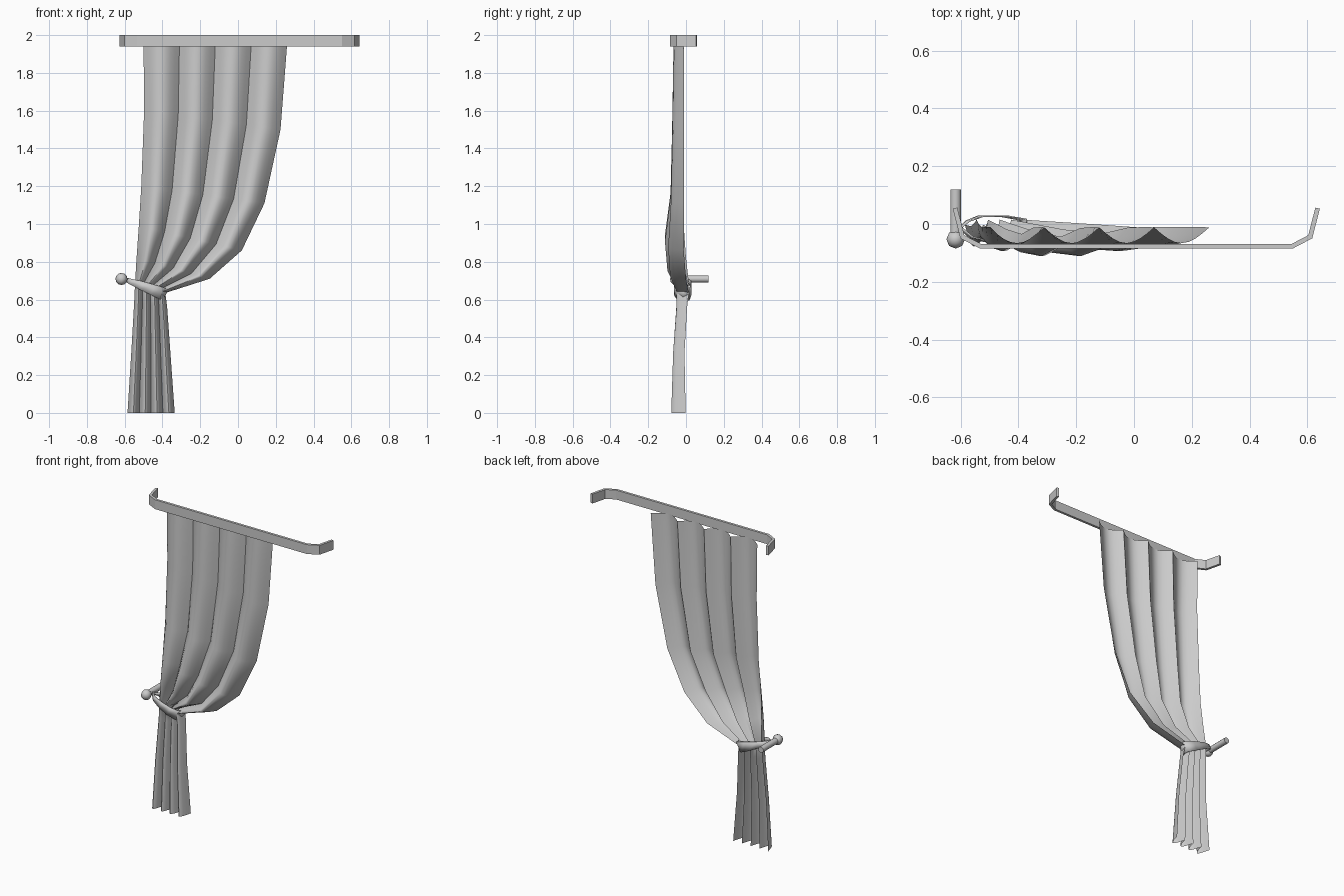
import bpy, bmesh, math
from mathutils import Vector

if "Cube" in bpy.data.objects:
    bpy.data.objects.remove(bpy.data.objects["Cube"])


def make(name, verts, faces, smooth=None):
    me = bpy.data.meshes.new(name)
    me.from_pydata(verts, [], faces)
    bm = bmesh.new()
    bm.from_mesh(me)
    bmesh.ops.recalc_face_normals(bm, faces=bm.faces)
    bm.to_mesh(me)
    bm.free()
    ob = bpy.data.objects.new(name, me)
    bpy.context.collection.objects.link(ob)
    if smooth:
        shade(ob, smooth)
    return ob


def shade(ob, angle):
    bpy.ops.object.select_all(action='DESELECT')
    ob.select_set(True)
    bpy.context.view_layer.objects.active = ob
    bpy.ops.object.shade_smooth_by_angle(angle=math.radians(angle))


def strip(name, bottoms, tops, thickness, offset, smooth=None, closed=False):
    """Upright band between two edge paths, given thickness."""
    n = len(bottoms)
    faces = [(i, (i + 1) % n, n + (i + 1) % n, n + i)
             for i in range(n if closed else n - 1)]
    ob = make(name, bottoms + tops, faces, smooth)
    mod = ob.modifiers.new("thickness", 'SOLIDIFY')
    mod.thickness = thickness
    mod.offset = offset
    mod.use_even_offset = True
    return ob


# curtain cloth: left x, left z, right x, right z, front y, back y, forward bow
ROWS = [
    (-0.50, 1.95, 0.26, 1.95, -0.066, -0.012, 0),
    (-0.497, 1.60, 0.225, 1.50, -0.072, -0.010, 0),
    (-0.512, 1.20, 0.14, 1.11, -0.078, -0.010, 0.004),
    (-0.525, 0.99, 0.02, 0.86, -0.082, -0.012, 0.032),
    (-0.537, 0.82, -0.15, 0.71, -0.074, 0.000, 0.026),
    (-0.545, 0.69, -0.385, 0.635, -0.050, 0.015, 0),
    (-0.550, 0.58, -0.375, 0.56, -0.050, 0.006, 0),
    (-0.565, 0.32, -0.358, 0.32, -0.068, -0.008, 0),
    (-0.585, 0.00, -0.335, 0.00, -0.078, -0.002, 0),
]
PLEATS, STEPS = 4, 8
COLS = PLEATS * STEPS + 1
verts, faces = [], []
for lx, lz, rx, rz, front, back, bow in ROWS:
    for i in range(COLS):
        u = i / (COLS - 1)
        fold = abs(math.sin(math.pi * PLEATS * u))
        verts.append((lx + (rx - lx) * u, back + (front - back) * fold
                      - bow * math.sin(math.pi * u), lz + (rz - lz) * u))
for r in range(len(ROWS) - 1):
    for i in range(COLS - 1):
        a = r * COLS + i
        faces.append((a, a + 1, a + COLS + 1, a + COLS))
make("curtain", verts, faces, 50)

# curtain rail cover with angled returns at both ends
half = [(0.540, -0.0765), (0.602, -0.044), (0.627, 0.055)]
path = [(-x + 0.008, y) for x, y in reversed(half)] + [(x + 0.008, y) for x, y in half]
strip("rail_cover", [(x, y, 1.94) for x, y in path],
      [(x, y, 2.0) for x, y in path], 0.016, 0)

# tieback loop: x, y, z, half width
LOOP = [(-0.60, -0.012, 0.708, 0.008), (-0.565, -0.045, 0.694, 0.016),
        (-0.51, -0.060, 0.674, 0.023), (-0.45, -0.062, 0.651, 0.029),
        (-0.405, -0.048, 0.633, 0.033), (-0.385, -0.015, 0.625, 0.034),
        (-0.388, 0.016, 0.626, 0.033), (-0.45, 0.027, 0.651, 0.029),
        (-0.53, 0.027, 0.682, 0.020), (-0.575, 0.010, 0.700, 0.012)]
lean = Vector((0.45, 0, 0.9))
strip("tieback", [tuple(Vector(p[:3]) - lean * p[3]) for p in LOOP],
      [tuple(Vector(p[:3]) + lean * p[3]) for p in LOOP], 0.005, 0, 40, True)

# wall peg and its knob
bpy.ops.mesh.primitive_cylinder_add(vertices=10, radius=0.019, depth=0.16,
                                    location=(-0.617, 0.039, 0.709),
                                    rotation=(math.pi / 2, 0, 0))
peg = bpy.context.object
peg.name = "tieback_peg"
shade(peg, 40)
bpy.ops.mesh.primitive_uv_sphere_add(segments=8, ring_count=6, radius=0.032,
                                     location=(-0.617, -0.053, 0.709))
knob = bpy.context.object
knob.name = "tieback_knob"
shade(knob, 60)
